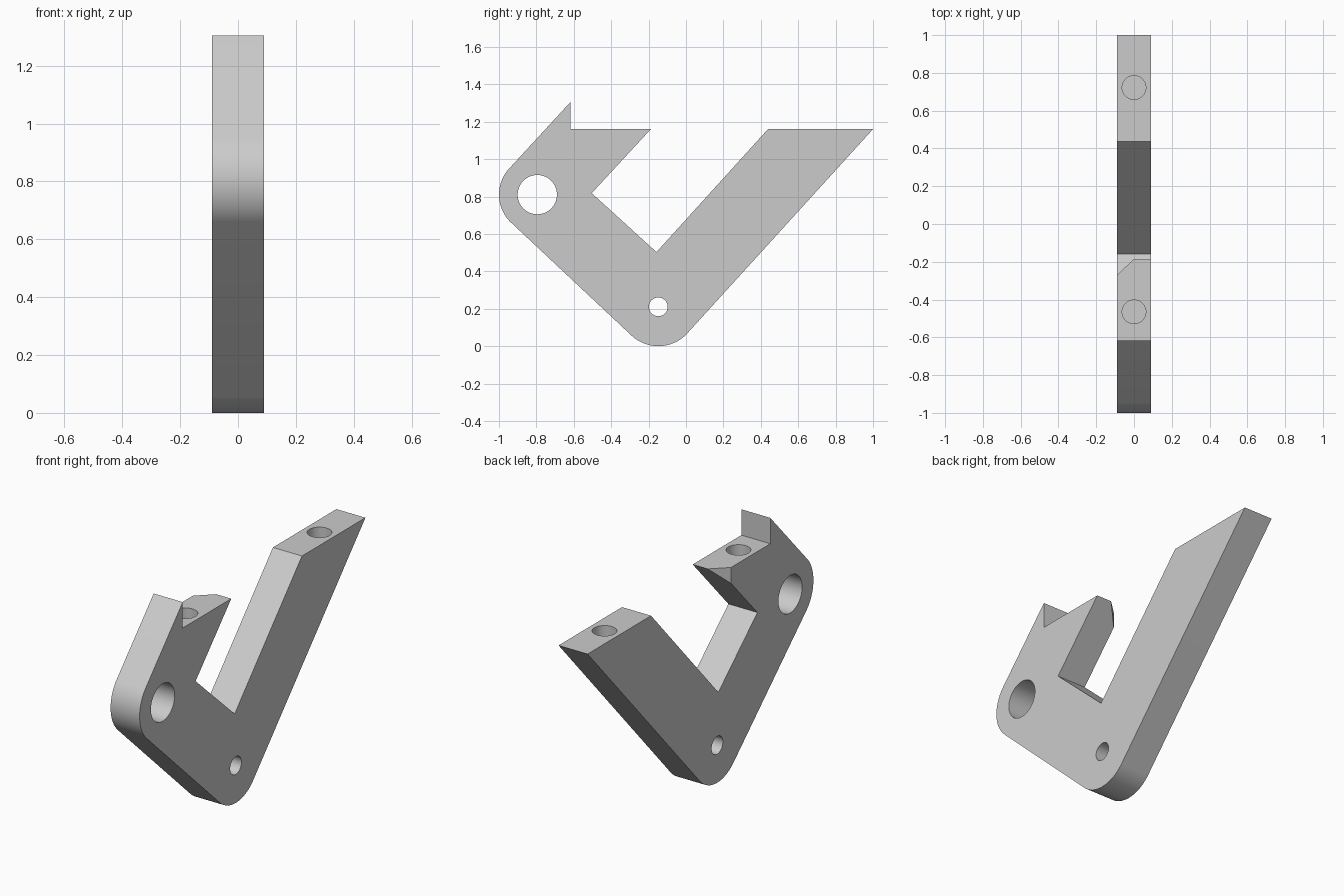
import bpy, bmesh
from math import cos, sin, radians
from mathutils import Matrix

cube = bpy.data.objects.get("Cube")
if cube:
    bpy.data.objects.remove(cube, do_unlink=True)

HALF = 0.09                  # half thickness of the plate
TOP = 1.16                   # height of the flat arm ends
PIVOT = (-0.795, 0.81)       # large hole centre (y, z)
CORNER = (-0.148, 0.21)      # small hole centre (y, z)

grey = bpy.data.materials.new("plain grey")
grey.use_nodes = True
grey.diffuse_color = (0.6, 0.6, 0.6, 1)
grey.node_tree.nodes["Principled BSDF"].inputs["Base Color"].default_value = (0.6, 0.6, 0.6, 1)


def make_object(name, bm):
    bmesh.ops.recalc_face_normals(bm, faces=bm.faces)
    mesh = bpy.data.meshes.new(name)
    bm.to_mesh(mesh)
    bm.free()
    mesh.materials.append(grey)
    obj = bpy.data.objects.new(name, mesh)
    bpy.context.collection.objects.link(obj)
    return obj


def prism(name, points, offset):
    """Extrude a closed 3D outline along an offset."""
    bm = bmesh.new()
    face = bm.faces.new([bm.verts.new(p) for p in points])
    ext = bmesh.ops.extrude_face_region(bm, geom=[face])
    bmesh.ops.translate(bm, vec=offset,
                        verts=[g for g in ext["geom"] if isinstance(g, bmesh.types.BMVert)])
    return make_object(name, bm)


def drill(name, centre, radius, depth, axis):
    """Cylinder cutter along x or z."""
    turn = Matrix.Rotation(radians(90), 4, "Y") if axis == "X" else Matrix()
    bm = bmesh.new()
    bmesh.ops.create_cone(bm, cap_ends=True, segments=64, radius1=radius, radius2=radius,
                          depth=depth, matrix=Matrix.Translation(centre) @ turn)
    return make_object(name, bm)


def arc(centre, radius, start, end, steps=24):
    angles = [radians(start + (end - start) * i / steps) for i in range(steps + 1)]
    return [(centre[0] + radius * cos(a), centre[1] + radius * sin(a)) for a in angles]


# Hooked plate: side outline with two rounded corners
outline = [(1, TOP), (0.438, TOP), (-0.158, 0.503), (-0.504, 0.818),
           (-0.188, TOP), (-0.618, TOP), (-0.618, 1.305)]
outline += arc(PIVOT, 0.205, 137.5, 227.3)
outline += arc(CORNER, 0.21, 227.3, 317.5)
bracket = prism("hooked_bracket", [(-HALF, y, z) for y, z in outline], (2 * HALF, 0, 0))

# Through holes, blind screw holes and the clipped corner of the short arm
depth = 0.15
cutters = [
    drill("pivot_hole_cutter", (0, *PIVOT), 0.105, 1, "X"),
    drill("corner_hole_cutter", (0, *CORNER), 0.05, 1, "X"),
    drill("long_arm_hole_cutter", (0, 0.722, TOP), 0.063, 2 * depth, "Z"),
    drill("short_arm_hole_cutter", (0, -0.465, TOP), 0.063, 2 * depth, "Z"),
    prism("clipped_corner_cutter",
          [(-0.18, -0.355, 1), (0.09, -0.1, 1), (-0.18, -0.1, 1)], (0, 0, 0.3)),
]

bpy.ops.object.select_all(action="DESELECT")
bpy.context.view_layer.objects.active = bracket
bracket.select_set(True)
for cutter in cutters:
    cutter.hide_render = True
    mod = bracket.modifiers.new(cutter.name, "BOOLEAN")
    mod.operation = "DIFFERENCE"
    mod.solver = "EXACT"
    mod.object = cutter
    bpy.ops.object.modifier_apply(modifier=mod.name)
    bpy.data.objects.remove(cutter, do_unlink=True)

bpy.ops.object.shade_smooth_by_angle(angle=radians(30))
